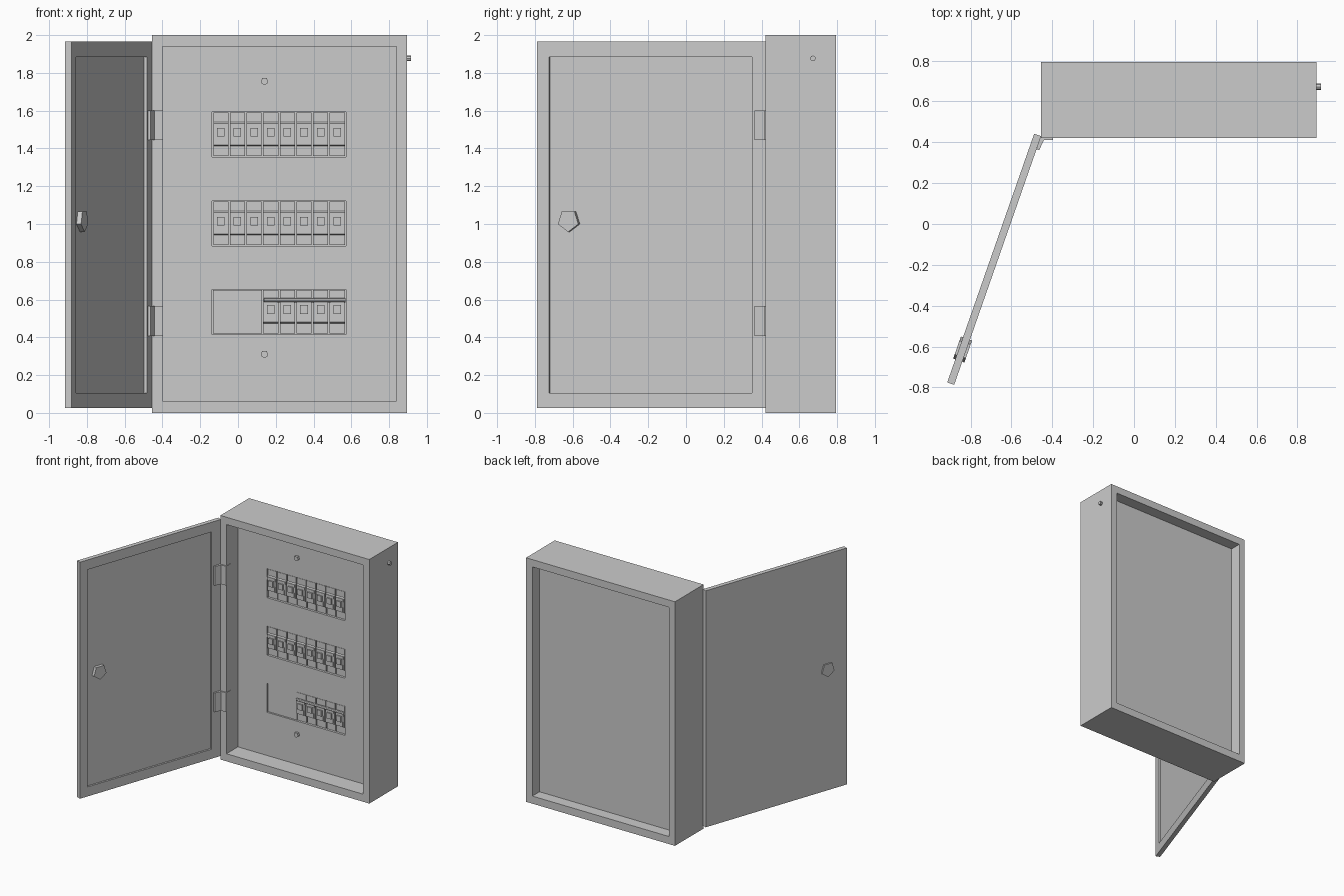
import bpy, bmesh, math
from mathutils import Matrix, Vector

if "Cube" in bpy.data.objects:
    bpy.data.objects.remove(bpy.data.objects["Cube"])

grey = bpy.data.materials.new("painted_grey")
grey.diffuse_color = (0.6, 0.6, 0.6, 1)
grey.use_nodes = True
grey.node_tree.nodes["Principled BSDF"].inputs["Base Color"].default_value = grey.diffuse_color


def finish(name, bm, matrix=None):
    bmesh.ops.recalc_face_normals(bm, faces=bm.faces)
    me = bpy.data.meshes.new(name)
    bm.to_mesh(me)
    bm.free()
    me.materials.append(grey)
    ob = bpy.data.objects.new(name, me)
    bpy.context.collection.objects.link(ob)
    if matrix:
        ob.matrix_world = matrix
    return ob


def add_prism(bm, pts, vec):
    """Extrude a closed polygon of 3D points along vec."""
    f = bm.faces.new([bm.verts.new(p) for p in pts])
    r = bmesh.ops.extrude_face_region(bm, geom=[f], use_keep_orig=True)
    vs = [g for g in r["geom"] if isinstance(g, bmesh.types.BMVert)]
    bmesh.ops.translate(bm, verts=vs, vec=vec)


def add_box(bm, x, y, z):
    pts = [(x[0], y[0], z[0]), (x[1], y[0], z[0]), (x[1], y[0], z[1]), (x[0], y[0], z[1])]
    add_prism(bm, pts, (0, y[1] - y[0], 0))


def box(name, x, y, z, matrix=None):
    bm = bmesh.new()
    add_box(bm, x, y, z)
    return finish(name, bm, matrix)


def frame(name, ox, oz, ix, iz, y, matrix=None):
    """Rectangular ring in the xz plane, running through y."""
    bm = bmesh.new()

    def loop(x, z, yy):
        return [bm.verts.new((a, yy, b)) for a, b in
                ((x[0], z[0]), (x[1], z[0]), (x[1], z[1]), (x[0], z[1]))]
    loops = [loop(ox, oz, y[0]), loop(ix, iz, y[0]), loop(ix, iz, y[1]), loop(ox, oz, y[1])]
    for k in range(4):
        a, b = loops[k], loops[(k + 1) % 4]
        for i in range(4):
            j = (i + 1) % 4
            bm.faces.new((a[i], a[j], b[j], b[i]))
    return finish(name, bm, matrix)


def disc(name, radius, depth, loc, axis, sides, matrix=None):
    """Short cylinder centred at loc, with its first corner pointing down."""
    bm = bmesh.new()
    n = Vector(axis)
    side = n.cross(Vector((0, 0, 1)))
    pts = []
    for i in range(sides):
        a = 2 * math.pi * i / sides
        pts.append(Vector(loc) - n * depth / 2
                   + radius * (side * math.sin(a) - Vector((0, 0, math.cos(a)))))
    add_prism(bm, pts, n * depth)
    return finish(name, bm, matrix)


# Cabinet shell, open at the front and back
OPEN_X, OPEN_Z = (-0.40, 0.838), (0.062, 1.94)
PANEL = 0.57
frame("cabinet_shell", (-0.455, 0.895), (0, 2), OPEN_X, OPEN_Z, (0.422, 0.793))
box("back_panel", OPEN_X, (0.685, 0.70), OPEN_Z)

# Front panel with three breaker windows
WIN_X = (-0.137, 0.572)
ROWS = (0.535, 1.003, 1.474)
HALF = 0.119
xs = [OPEN_X[0], *WIN_X, OPEN_X[1]]
zs = [OPEN_Z[0]] + [r + s * HALF for r in ROWS for s in (-1, 1)] + [OPEN_Z[1]]
bm = bmesh.new()
grid = [[bm.verts.new((x, PANEL, z)) for x in xs] for z in zs]
for j in range(len(zs) - 1):
    for i in range(3):
        if not (i == 1 and j % 2 == 1):
            bm.faces.new((grid[j][i], grid[j][i + 1], grid[j + 1][i + 1], grid[j + 1][i]))
panel = finish("front_panel", bm)
mod = panel.modifiers.new("thickness", 'SOLIDIFY')
mod.thickness = 0.02
mod.offset = -1 if panel.data.polygons[0].normal.y < 0 else 1

# Breakers: stepped body, top lip, switch and lower block
PITCH = 0.0881
PROFILE = [(0.06, -0.115), (0.012, -0.115), (0.012, -0.062), (-0.004, -0.055),
           (-0.004, 0.058), (0.004, 0.066), (0.004, 0.115), (0.06, 0.115)]


def breaker(bm, x, z):
    w = PITCH - 0.008
    add_prism(bm, [(x - w / 2, PANEL + a, z + b) for a, b in PROFILE], (w, 0, 0))
    for half, depth, lo, hi in ((0.036, 0.010, 0.035, 0.058),
                                (0.020, 0.020, -0.012, 0.035),
                                (0.030, 0.010, -0.050, -0.012)):
        add_box(bm, (x - half, x + half), (PANEL - depth, PANEL), (z + lo, z + hi))


for name, z, first in (("lower", ROWS[0], 3), ("middle", ROWS[1], 0), ("upper", ROWS[2], 0)):
    bm = bmesh.new()
    for i in range(first, 8):
        breaker(bm, WIN_X[0] + 0.002 + PITCH * (i + 0.5), z)
    finish(name + "_breakers", bm)
    box(name + "_window_back", WIN_X, (PANEL + 0.06, PANEL + 0.07), (z - HALF, z + HALF))

# Blank cover and bar in the lower row
box("blank_cover", (WIN_X[0] + 0.004, 0.128), (PANEL + 0.008, PANEL + 0.06),
    (ROWS[0] - 0.115, ROWS[0] + 0.115))
disc("lower_bar", 0.012, 0.43, (0.353, PANEL - 0.008, 0.597), (1, 0, 0), 8)

# Panel screws and side screw
for z in (0.31, 1.755):
    disc("panel_screw", 0.021, 0.03, (0.14, PANEL - 0.004, z), (0, 1, 0), 5)
disc("side_screw", 0.015, 0.03, (0.90, 0.672, 1.877), (1, 0, 0), 8)

# Open door: local x runs from hinge to free edge, local y is its inner normal
d = Vector((-0.330, -0.944, 0)).normalized()
door = Matrix(((d.x, -d.y, 0, -0.455), (d.y, d.x, 0, 0.43), (0, 0, 1, 0), (0, 0, 0, 1)))
DX, DZ, IX, IZ = (0, 1.29), (0.027, 1.965), (0.085, 1.223), (0.105, 1.885)
frame("door_rim", DX, DZ, IX, IZ, (-0.02, 0), door)
box("door_sheet", DX, (-0.036, -0.02), DZ, door)
box("door_inner_panel", IX, (-0.02, -0.015), IZ, door)
disc("door_lock", 0.06, 0.058, (1.113, -0.018, 1.018), (0, -1, 0), 5, door)

# Hinges: leaf on the door, knuckle wedge and leaf on the cabinet
for z in (0.408, 1.445):
    bm = bmesh.new()
    add_prism(bm, [(-0.477, 0.366, z), (-0.464, 0.362, z), (-0.436, 0.423, z), (-0.456, 0.428, z)],
              (0, 0, 0.157))
    add_box(bm, (-0.455, -0.398), (0.412, 0.424), (z, z + 0.157))
    add_box(bm, (-0.405, -0.396), (0.412, 0.47), (z, z + 0.157))
    finish("hinge", bm)
